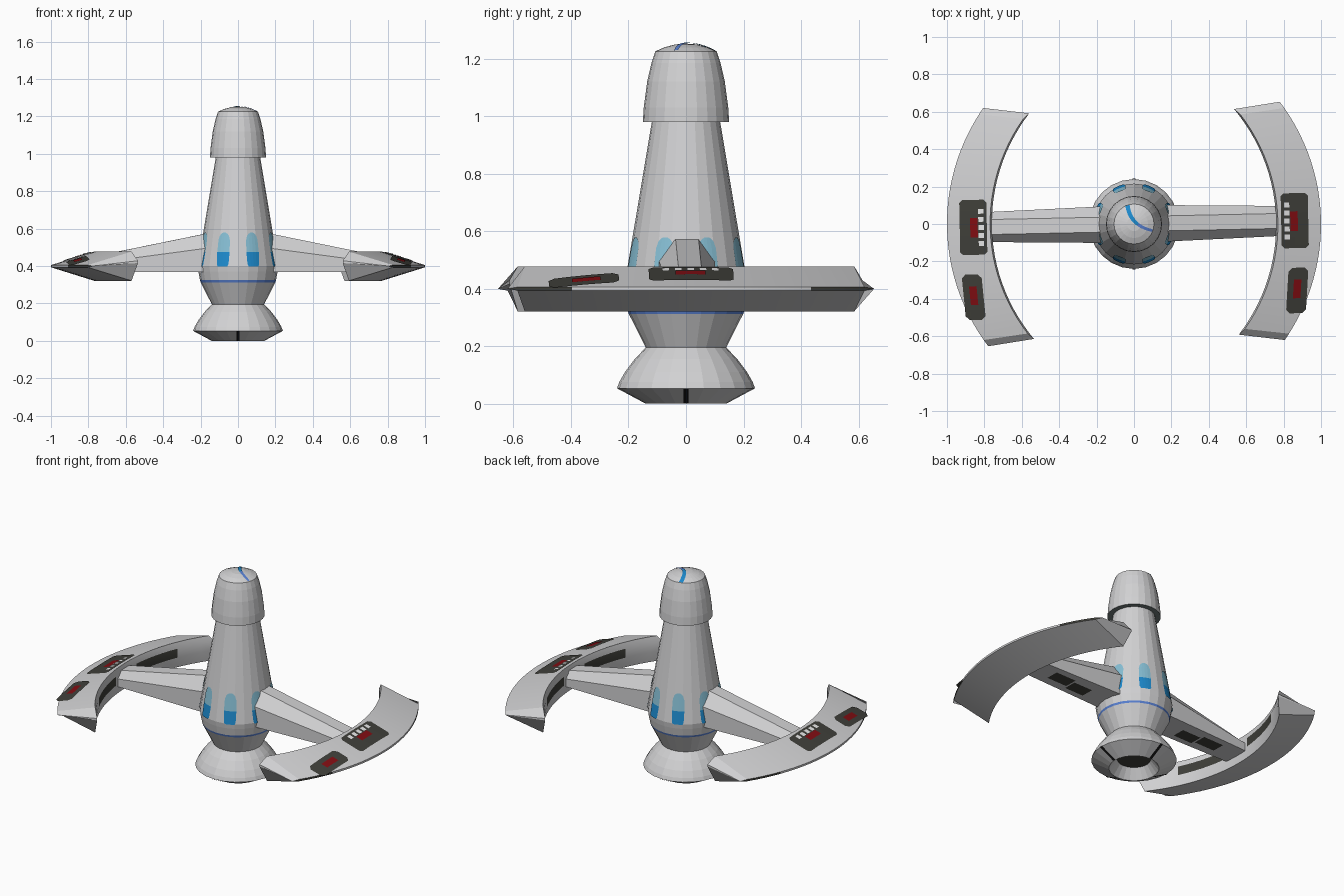
import bpy, bmesh, math
from mathutils import Vector

if "Cube" in bpy.data.objects:
    bpy.data.objects.remove(bpy.data.objects["Cube"])

def material(name, r, g, b):
    m = bpy.data.materials.new(name)
    m.diffuse_color = (r, g, b, 1)
    m.use_nodes = True
    m.node_tree.nodes["Principled BSDF"].inputs["Base Color"].default_value = m.diffuse_color
    return m

MATS = [material("hull grey", .64, .64, .65), material("dark panel", .05, .05, .042),
        material("red", .22, .004, .006), material("pale window", .24, .52, .66),
        material("blue", .012, .25, .6), material("stripe blue", .1, .22, .65),
        material("white", .85, .85, .85), material("black", .008, .008, .008),
        material("shadow grey", .16, .2, .2)]
HULL, DARK, RED, PALE, BLUE, STRIPE, WHITE, BLACK, SHADOW = range(9)
TWIST = math.radians(1.2)   # slight turn of wings and arms about the hull

def finish(name, bm, smooth=False, twist=False, solid=True):
    bmesh.ops.remove_doubles(bm, verts=bm.verts, dist=1e-5)
    if solid:
        bmesh.ops.recalc_face_normals(bm, faces=bm.faces)
    me = bpy.data.meshes.new(name)
    bm.to_mesh(me)
    bm.free()
    for m in MATS:
        me.materials.append(m)
    ob = bpy.data.objects.new(name, me)
    bpy.context.collection.objects.link(ob)
    if twist:
        ob.rotation_euler.z = TWIST
    if smooth:
        bpy.ops.object.select_all(action='DESELECT')
        ob.select_set(True)
        bpy.context.view_layer.objects.active = ob
        bpy.ops.object.shade_smooth_by_angle(angle=math.radians(25))
    return ob

def grid(bm, rows, mat=HULL, closed=False, up=None):
    """Skin rows of points; mat is an index or a rule(row, column)."""
    vs = [[bm.verts.new(p) for p in row] for row in rows]
    n = len(rows[0])
    for i in range(len(vs) - 1):
        for j in range(n if closed else n - 1):
            k = (j + 1) % n
            f = bm.faces.new((vs[i][j], vs[i][k], vs[i + 1][k], vs[i + 1][j]))
            f.material_index = mat(i, j) if callable(mat) else mat
            f.normal_update()
            if up is not None and f.normal.dot(up) < 0:
                f.normal_flip()
    return vs

def lathe(name, profile, sides=24):
    bm = bmesh.new()
    rows = [[(r * math.cos(math.tau * k / sides), r * math.sin(math.tau * k / sides), z)
             for k in range(sides)] for r, z, m in profile]
    grid(bm, rows, lambda i, j: profile[i][2], True)
    bmesh.ops.dissolve_degenerate(bm, dist=1e-6, edges=bm.edges)
    return finish(name, bm)

# Hull: engine bell, waist with stripe, tapering tower
lathe("hull", [(0, .06, DARK), (.095, .06, HULL), (.137, .004, HULL), (.141, 0, HULL),
               (.24, .053, HULL), (.232, .075, HULL), (.212, .11, HULL), (.178, .155, HULL),
               (.14, .195, HULL), (.199, .312, STRIPE), (.203, .324, HULL),
               (.212, .37, HULL), (.216, .40, HULL), (.118, .985, HULL), (0, .985, HULL)])
# Top cap with rim and shallow dome
lathe("cap", [(0, .98, SHADOW), (.15, .98, HULL), (.147, 1.03, HULL), (.135, 1.12, HULL),
              (.12, 1.185, HULL), (.107, 1.225, HULL), (.075, 1.239, HULL),
              (.038, 1.249, HULL), (0, 1.252, HULL)])

# Eight arched windows around the tower
def tower_point(ang, s, z):
    r = .216 - (z - .40) * (.098 / .585) + .003
    a = ang + s / r
    return (r * math.cos(a), r * math.sin(a), z)

bm = bmesh.new()
for k in range(8):
    a = math.radians(22.5 + 45 * k)
    out = Vector((math.cos(a), math.sin(a), 0))
    for mat, spans in ((BLUE, [(.398, .028), (.41, .034), (.475, .036)]),
                       (PALE, [(.475, .036), (.54, .033), (.562, .026), (.572, .018), (.578, .008)])):
        grid(bm, [[tower_point(a, w * s, z) for s in (-1, -.5, 0, .5, 1)] for z, w in spans], mat, up=out)
finish("windows", bm, solid=False)

# Curved line painted over the dome
bm = bmesh.new()
p0, p1, p2 = Vector((-.035, .1)), Vector((-.02, -.01)), Vector((.098, -.035))
rows = []
for i in range(11):
    t = i / 10
    p = p0 * (1 - t) ** 2 + p1 * 2 * t * (1 - t) + p2 * t * t
    d = ((p1 - p0) * (1 - t) + (p2 - p1) * t).normalized()
    n = Vector((-d.y, d.x)) * (.012 - .005 * t)
    rows.append([(q.x, q.y, 1.2555 - .028 * (q.length / .107) ** 2) for q in (p - n, p, p + n)])
grid(bm, rows, lambda i, j: BLUE if i < 6 else STRIPE, up=Vector((0, 0, 1)))
finish("dome_line", bm, solid=False)

# Dark seams under the engine bell
bm = bmesh.new()
for k in range(4):
    a = k * math.pi / 2
    c, s = math.cos(a), math.sin(a)
    grid(bm, [[(r * c - w * s, r * s + w * c, z) for w in (-.009, .009)]
              for r, z in ((.145, -.0005), (.242, .0515))], BLACK, up=Vector((c, s, -2)))
finish("bell_seams", bm, solid=False)

# Curved wings
RO, RI = 1.083, .962        # outer and inner arc radii
AO, AI = math.asin(.637 / RO), math.asin(.603 / RI)

def wing_point(sx, t, u, z):
    o = Vector((1 - RO + RO * math.cos(t * AO), RO * math.sin(t * AO)))
    i = Vector((.76 - RI + RI * math.cos(t * AI), RI * math.sin(t * AI)))
    p = i.lerp(o, u)
    return (sx * p.x, p.y, z)

SECTION = [(1, .405), (.04, .477), (0, .44), (0, .385), (.04, .321), (1, .393)]
STATIONS = [-1] + [-.94 + 1.88 * i / 24 for i in range(25)] + [1]

def wing_rows(sx):
    rows = []
    for t in STATIONS:
        row = []
        for u, z in SECTION:
            if abs(t) == 1:   # pinch the end to a wedge
                mid = .425 - .026 * u
                z, u = mid + .08 * (z - mid), (0 if u < .5 else 1)
            row.append(wing_point(sx, t, u, z))
        rows.append(row)
    return rows

def wing_colour(i, j):
    t = abs(STATIONS[i] + STATIONS[i + 1]) / 2
    if j == 2 and .17 < t < .6 or j == 5 and t > .6:
        return DARK
    return HULL

def top_z(x, y):
    xo = 1 - RO + math.sqrt(RO * RO - y * y)
    xi = .77 - RI + math.sqrt(RI * RI - y * y)
    return .405 + .072 * (xo - x) / (xo - xi)

def plate(bm, sx, x0, x1, y0, y1, lift, mat, skew=0, chamfer=0):
    """Thin plate lying on the sloping wing top."""
    ys = [y0] + ([y0 + chamfer] if chamfer else [])
    ys += [y0 + chamfer + (y1 - y0 - 2 * chamfer) * i / 6 for i in range(1, 7)]
    ys += [y1] if chamfer else []
    rows = []
    for y in ys:
        c = chamfer if y in (y0, y1) else 0
        off = skew * (y - (y0 + y1) / 2)
        row = []
        for i in range(5):
            x = x0 + c + (x1 - x0 - 2 * c) * i / 4 + off
            row.append((sx * x, y, top_z(x, y) + lift))
        rows.append(row)
    grid(bm, rows, mat, up=Vector((0, 0, 1)))

for sx, side in ((1, "right"), (-1, "left")):
    bm = bmesh.new()
    vs = grid(bm, wing_rows(sx), wing_colour, True)
    bm.faces.new(vs[0])
    bm.faces.new(vs[-1])
    finish(side + "_wing", bm, True, True)

    # Dark panels with red centres and a row of white marks
    bm = bmesh.new()
    plate(bm, sx, .787, .932, -.147, .147, .004, DARK, chamfer=.015)
    plate(bm, sx, .836, .876, -.055, .05, .006, RED)
    for k in range(5):
        plate(bm, sx, .803, .832, -.1 + k * .043, -.074 + k * .043, .007, WHITE)
    plate(bm, sx, .812, .918, -.495, -.252, .004, DARK, .08, .02)
    plate(bm, sx, .845, .885, -.415, -.315, .006, RED, .08)
    finish(side + "_wing_panels", bm, twist=True, solid=False)

    # Arm joining hull and wing: flat bottom, narrow sloping top
    bm = bmesh.new()
    rows = []
    for x, top, w in ((.08, .592, .1), (.79, .447, .08)):
        sh = top - (.085 if x < .5 else .035)
        rows.append([(sx * x, y, z) for y, z in ((-w, .368), (w, .368), (w, sh),
                                                 (.04, top), (-.04, top), (-w, sh))])
    vs = grid(bm, rows, HULL, True)
    bm.faces.new(vs[0])
    bm.faces.new(vs[-1])
    finish(side + "_arm", bm, twist=True)

    # Dark plates under the arm
    bm = bmesh.new()
    for x0, x1, y0, y1 in ((.34, .47, -.05, .03), (.48, .62, -.03, .05)):
        grid(bm, [[(sx * x, y, .364) for y in (y0, y1)] for x in (x0, x1)], DARK, up=Vector((0, 0, -1)))
    finish(side + "_arm_plates", bm, twist=True, solid=False)
